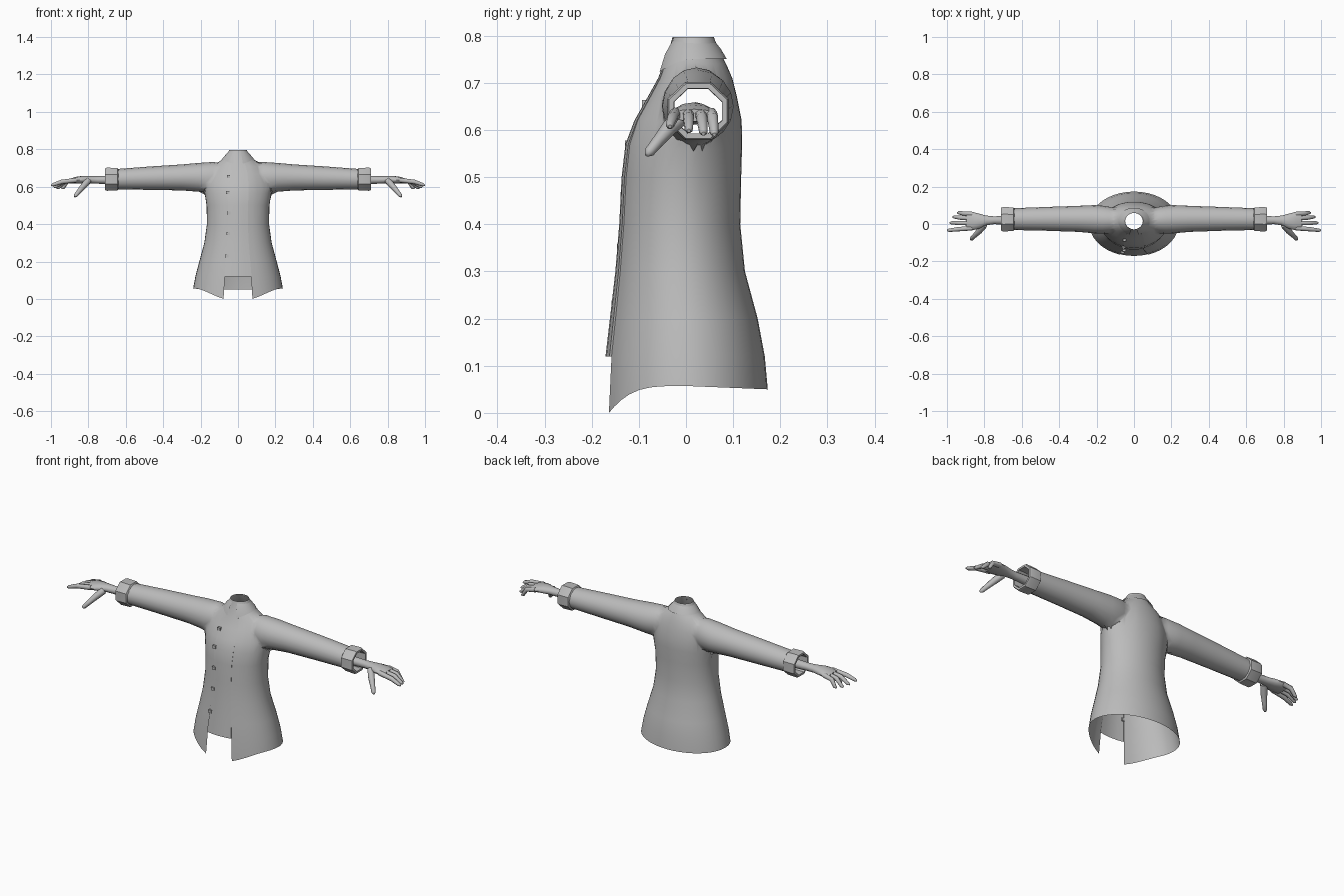
import bpy, bmesh, math
from mathutils import Vector

if "Cube" in bpy.data.objects:
    bpy.data.objects.remove(bpy.data.objects["Cube"])

grey = bpy.data.materials.new("cloth_grey")
grey.diffuse_color = (0.5, 0.5, 0.5, 1)
grey.use_nodes = True
grey.node_tree.nodes["Principled BSDF"].inputs["Base Color"].default_value = grey.diffuse_color


def make(name, bm):
    bmesh.ops.recalc_face_normals(bm, faces=bm.faces)
    me = bpy.data.meshes.new(name)
    bm.to_mesh(me)
    bm.free()
    ob = bpy.data.objects.new(name, me)
    bpy.context.collection.objects.link(ob)
    me.materials.append(grey)
    return ob


def smooth(ob, angle=45):
    bpy.ops.object.select_all(action='DESELECT')
    ob.select_set(True)
    bpy.context.view_layer.objects.active = ob
    bpy.ops.object.shade_smooth_by_angle(angle=math.radians(angle))


def mirror(ob):
    ob.modifiers.new("mirror", 'MIRROR').use_mirror_merge = False


def loft(bm, rings, closed=True, caps=(True, True)):
    """Skin a list of rings; a cap is a fan around a centre vertex."""
    vs = [[bm.verts.new(p) for p in r] for r in rings]
    n = len(vs[0])
    for a, b in zip(vs, vs[1:]):
        for i in range(n if closed else n - 1):
            j = (i + 1) % n
            bm.faces.new((a[i], a[j], b[j], b[i]))
    for use, ring, pts in ((caps[0], vs[0], rings[0]), (caps[1], vs[-1], rings[-1])):
        if use:
            c = bm.verts.new(sum((Vector(p) for p in pts), Vector()) / n)
            for i in range(n):
                bm.faces.new((ring[i], ring[(i + 1) % n], c))


def xring(x, z0, z1, y0, y1, n, phase=0.0):
    """Ellipse across the arm direction, given by its limits."""
    return [((x), (y0 + y1) / 2 + (y1 - y0) / 2 * math.cos(a),
             (z0 + z1) / 2 + (z1 - z0) / 2 * math.sin(a))
            for a in (2 * math.pi * i / n + phase for i in range(n))]


def tube(bm, pts, radii, n=8):
    pts = [Vector(p) for p in pts]
    rings = []
    for i, p in enumerate(pts):
        d = (pts[min(i + 1, len(pts) - 1)] - pts[max(i - 1, 0)]).normalized()
        u = d.cross(Vector((0, 1, 0.3))).normalized()
        v = d.cross(u)
        rings.append([p + radii[i] * (u * math.cos(t) + v * math.sin(t))
                      for t in (2 * math.pi * k / n for k in range(n))])
    loft(bm, rings)


# ---- torso: height, half width, front y, back y
BODY = [(0.0, .250, -.172, .178), (.12, .228, -.166, .167), (.2, .207, -.157, .152),
        (.3, .18, -.146, .125), (.4, .166, -.138, .115), (.5, .168, -.133, .117),
        (.57, .18, -.125, .119), (.62, .178, -.108, .118), (.67, .163, -.08, .108),
        (.71, .135, -.058, .098), (.74, .092, -.047, .085), (.765, .062, -.037, .071),
        (.797, .047, -.028, .059)]


def body_at(z):
    for a, b in zip(BODY, BODY[1:]):
        if z <= b[0]:
            t = (z - a[0]) / (b[0] - a[0])
            return [p + (q - p) * t for p, q in zip(a, b)][1:]
    return BODY[-1][1:]


def body_point(z, deg, scale=1.0):
    hw, yf, yb = body_at(z)
    a = math.radians(deg)
    return Vector((hw * scale * math.sin(a),
                   (yf + yb) / 2 - (yb - yf) / 2 * scale * math.cos(a), z))


def hem(deg):
    c = math.cos(math.radians(deg))
    return .057 - .07 * max(c, 0) ** 4 - .007 * max(-c, 0)


# columns every 9 degrees, with a raised button panel between -18 and 18
cols = [(d, True) for d in (-18, -9, 0, 9, 18)] + [(d, False) for d in range(18, 343, 9)]
rings = []
for k, row in enumerate(BODY):
    lift = 1.028 if row[0] < .6 else 1.012
    rings.append([body_point(max(hem(d), 0) if k == 0 else row[0], d, lift if p else 1.0)
                  for d, p in cols])
bm = bmesh.new()
loft(bm, rings)
jacket = make("jacket", bm)

# ---- sleeves: x, bottom, top, front, back
SLEEVE = [(.05, .61, .70, -.015, .06), (.13, .578, .737, -.05, .095),
          (.17, .567, .732, -.055, .101), (.21, .573, .727, -.05, .101),
          (.30, .58, .719, -.042, .097), (.47, .583, .708, -.036, .091),
          (.655, .586, .694, -.032, .084)]
bm = bmesh.new()
for s in (1, -1):
    loft(bm, [xring(s * r[0], *r[1:], 16) for r in SLEEVE])
sleeves = make("sleeve_helper", bm)
mod = jacket.modifiers.new("union", 'BOOLEAN')
mod.operation, mod.solver, mod.object = 'UNION', 'EXACT', sleeves
bpy.context.view_layer.objects.active = jacket
bpy.ops.object.modifier_apply(modifier="union")
bpy.data.objects.remove(sleeves)

# open the hem, neck and wrists, cut the front notch, soften the shoulders
bm = bmesh.new()
bm.from_mesh(jacket.data)
ends = [sum((Vector(p) for p in r), Vector()) / len(r) for r in (rings[0], rings[-1])]
ends += [Vector((s * .655, .026, .64)) for s in (1, -1)]
bmesh.ops.delete(bm, geom=[v for v in bm.verts if any((v.co - e).length < .002 for e in ends)],
                 context='VERTS')
notch = []
for f in bm.faces:
    c = f.calc_center_median()
    if c.z < .1 and c.y < -.1 and abs(c.x) < .082:
        notch.append(f)
bmesh.ops.delete(bm, geom=notch, context='FACES')
for _ in range(2):
    bmesh.ops.smooth_vert(bm, verts=[v for v in bm.verts if .09 < abs(v.co.x) < .2 and v.co.z > .55],
                          factor=.4, use_axis_x=True, use_axis_y=True, use_axis_z=True)
bm.to_mesh(jacket.data)
bm.free()
smooth(jacket, 50)

# ---- folded collar, open at the front
bm = bmesh.new()
rows = []
for z, hw, yf, yb in ((.787, .05, -.032, .062), (.772, .065, -.045, .074), (.75, .084, -.054, .087)):
    row = []
    for d in range(18, 343, 12):
        a = math.radians(d)
        c = math.cos(a)
        drop = .03 * max(c, 0) ** 2 * (.787 - z) / .037
        row.append(((hw * math.sin(a)), (yf + yb) / 2 - (yb - yf) / 2 * c - drop * .2, z - drop))
    rows.append(row)
loft(bm, rows, closed=False, caps=(False, False))
smooth(make("collar", bm))

# ---- buttons
bm = bmesh.new()
for z in (.23, .35, .46, .57, .655):
    p = body_point(z, -17, 1.03)
    b = bmesh.ops.create_cube(bm, size=1)['verts']
    bmesh.ops.scale(bm, vec=(.018, .012, .016), verts=b)
    bmesh.ops.translate(bm, vec=p, verts=b)
make("buttons", bm)

# ---- turned-up cuffs
bm = bmesh.new()
prof = [(.66, .0), (.64, .003), (.645, .011), (.70, .013), (.71, .009), (.71, -.002), (.66, -.003)]
loft(bm, [xring(x, .586 - o, .694 + o, -.032 - o, .083 + o, 8, math.pi / 8) for x, o in prof],
     caps=(False, False))
cuff = make("cuff", bm)
mirror(cuff)
smooth(cuff, 35)

# ---- hands: x, centre z, half height, centre y, half width
HAND = [(.65, .635, .024, .02, .024), (.75, .636, .02, .02, .021), (.79, .637, .02, .019, .026),
        (.83, .637, .021, .015, .041), (.865, .635, .018, .016, .049), (.895, .631, .013, .017, .047)]
bm = bmesh.new()
loft(bm, [xring(x, z - h, z + h, y - w, y + w, 12) for x, z, h, y, w in HAND], caps=(False, True))
FINGERS = [(-.022, 1.0, -.034, .607), (.005, .985, .006, .598),
           (.03, .97, .037, .592), (.053, .945, .06, .59)]
for y, tx, ty, tz in FINGERS:
    mx = .885 + (tx - .885) * .5
    tube(bm, [(.865, y, .635), (mx, (y + ty) / 2, .626), (tx - .01, ty, tz + .003), (tx, ty, tz)],
         [.013, .012, .009, .004])
# thumb
tube(bm, [(.80, -.005, .632), (.825, -.035, .605), (.85, -.06, .575), (.868, -.078, .553), (.874, -.083, .547)],
     [.018, .017, .013, .011, .005])
hand = make("hand", bm)
mirror(hand)
smooth(hand, 60)
